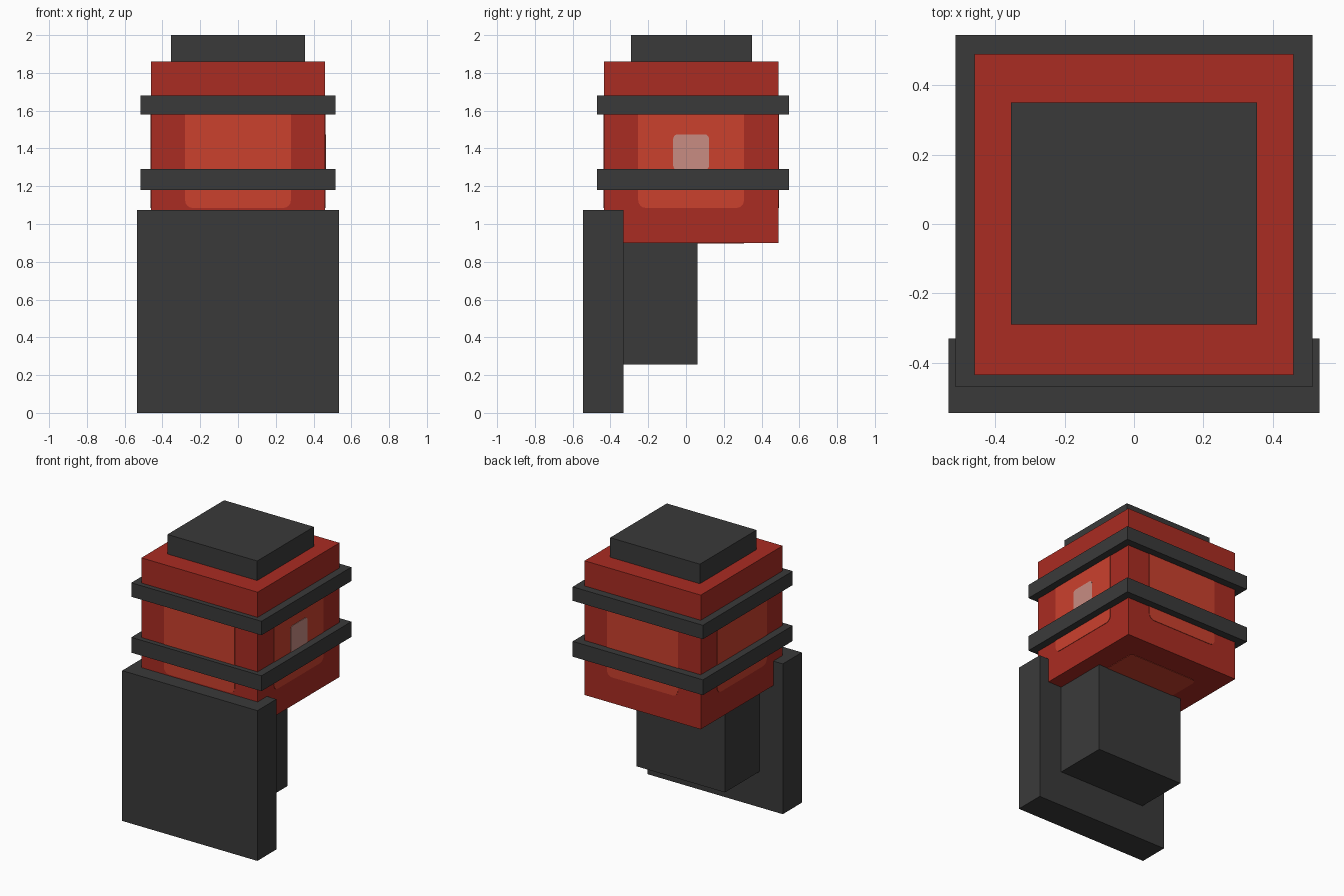
import bpy
import bmesh
from math import cos, sin, pi
from mathutils import Vector

if "Cube" in bpy.data.objects:
    bpy.data.objects.remove(bpy.data.objects["Cube"], do_unlink=True)


def material(name, rgb):
    mat = bpy.data.materials.new(name)
    mat.use_nodes = True
    mat.diffuse_color = (*rgb, 1)
    mat.node_tree.nodes["Principled BSDF"].inputs["Base Color"].default_value = (*rgb, 1)
    return mat


CHARCOAL = material("charcoal", (0.042, 0.042, 0.042))
RED = material("deep_red", (0.402, 0.025, 0.016))
BRIGHT = material("bright_red", (0.6, 0.052, 0.027))
PINK = material("pale_pink", (0.58, 0.265, 0.225))


def finish(name, bm, mat):
    bmesh.ops.recalc_face_normals(bm, faces=bm.faces)
    mesh = bpy.data.meshes.new(name)
    bm.to_mesh(mesh)
    bm.free()
    mesh.materials.append(mat)
    obj = bpy.data.objects.new(name, mesh)
    bpy.context.collection.objects.link(obj)


def box(name, low, high, mat):
    low, high = Vector(low), Vector(high)
    bm = bmesh.new()
    bmesh.ops.create_cube(bm, size=1)
    bmesh.ops.scale(bm, vec=high - low, verts=bm.verts)
    bmesh.ops.translate(bm, vec=(low + high) / 2, verts=bm.verts)
    finish(name, bm, mat)


def rounded_plate(name, centre, normal, width, height, radius, thick, mat):
    """Thin rounded rectangle standing off a surface along its normal."""
    n = Vector(normal)
    v = Vector((0, 1, 0)) if abs(n.z) > 0.5 else Vector((0, 0, 1))
    u = v.cross(n)
    bm = bmesh.new()
    verts = []
    for quarter, (sx, sy) in enumerate([(1, 1), (-1, 1), (-1, -1), (1, -1)]):
        for step in range(5):
            a = (quarter + step / 4) * pi / 2
            x = sx * (width / 2 - radius) + radius * cos(a)
            y = sy * (height / 2 - radius) + radius * sin(a)
            verts.append(bm.verts.new(Vector(centre) + u * x + v * y))
    face = bm.faces.new(verts)
    top = bmesh.ops.extrude_face_region(bm, geom=[face])
    moved = [g for g in top["geom"] if isinstance(g, bmesh.types.BMVert)]
    bmesh.ops.translate(bm, vec=n * thick, verts=moved)
    finish(name, bm, mat)


# Support: front slab and the block behind it
box("front_slab", (-0.535, -0.545, 0), (0.535, -0.33, 1.075), CHARCOAL)
box("support_block", (-0.35, -0.34, 0.255), (0.35, 0.06, 0.91), CHARCOAL)

# Lamp housing with its cap and two bands
box("lamp_body", (-0.46, -0.435, 0.9), (0.46, 0.49, 1.86), RED)
box("top_cap", (-0.355, -0.29, 1.85), (0.355, 0.35, 2), CHARCOAL)
for name, low, high in (("lower_band", 1.18, 1.29), ("upper_band", 1.58, 1.68)):
    box(name, (-0.515, -0.47, low), (0.515, 0.545, high), CHARCOAL)

# Bright panels on the sides and underside
MID_Y, MID_Z = 0.027, 1.38
panels = {
    "front_panel": ((0, -0.435, MID_Z), (0, -1, 0)),
    "back_panel": ((0, 0.49, MID_Z), (0, 1, 0)),
    "left_panel": ((0.46, MID_Y, MID_Z), (1, 0, 0)),
    "right_panel": ((-0.46, MID_Y, MID_Z), (-1, 0, 0)),
    "bottom_panel": ((0, MID_Y, 0.9), (0, 0, -1)),
}
for name, (centre, normal) in panels.items():
    height = 0.56 if name == "bottom_panel" else 0.59
    rounded_plate(name, centre, normal, 0.56, height, 0.04, 0.003, BRIGHT)

# Pale highlight on one side panel
rounded_plate("highlight", (0.46, MID_Y, MID_Z), (1, 0, 0), 0.19, 0.19, 0.025, 0.006, PINK)
